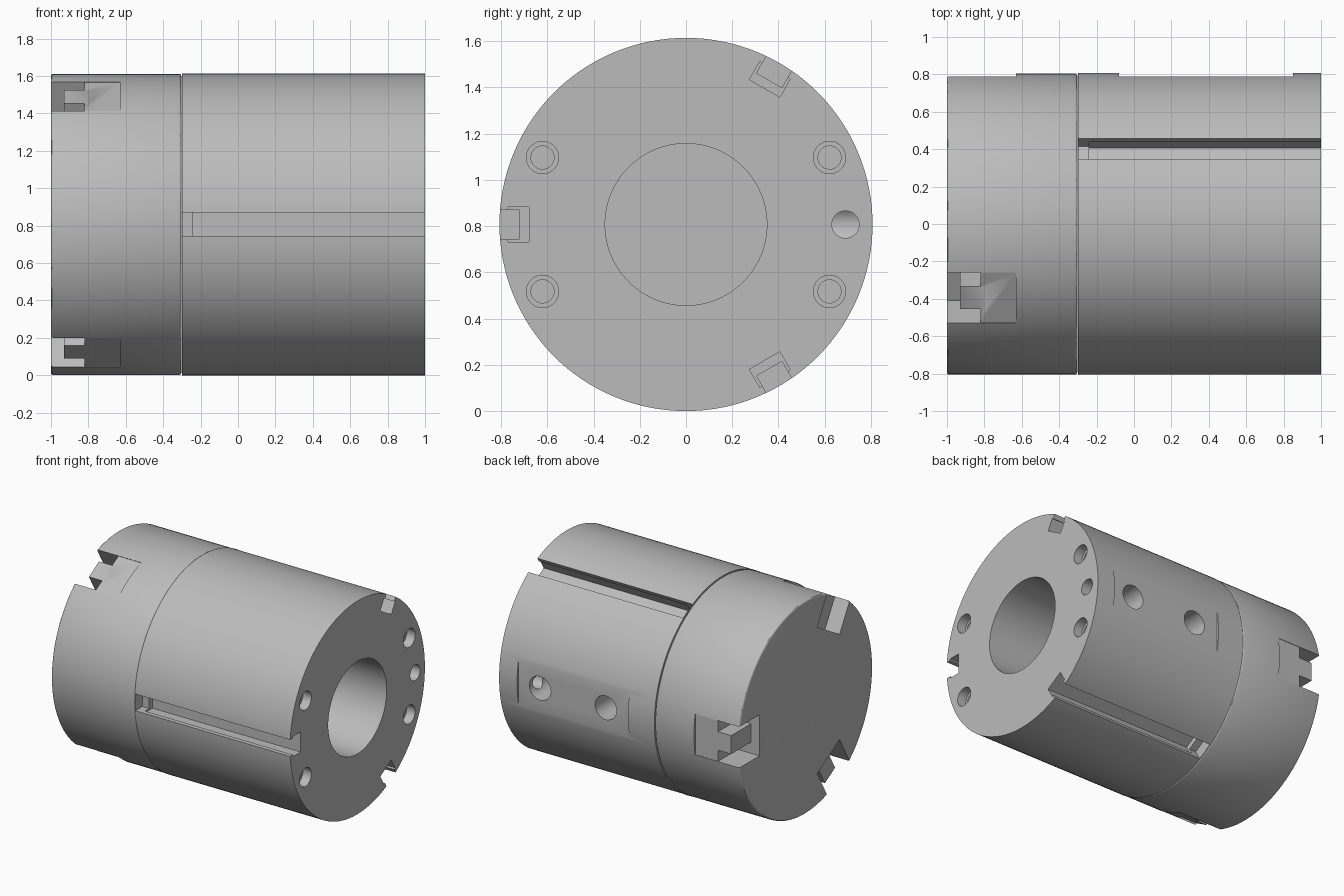
import bpy, math
from mathutils import Matrix, Vector

R = 0.807        # outer radius, also height of the axis
SPLIT = -0.3     # joint between head and body

cube = bpy.data.objects.get("Cube")
if cube:
    bpy.data.objects.remove(cube, do_unlink=True)

grey = bpy.data.materials.new("satin_grey")
grey.use_nodes = True
grey.diffuse_color = (0.5, 0.5, 0.5, 1)
grey.node_tree.nodes["Principled BSDF"].inputs["Base Color"].default_value = (0.5, 0.5, 0.5, 1)


def finish(obj, name, matrix):
    obj.data.transform(matrix)
    obj.name = name
    obj.data.materials.append(grey)
    return obj


def around(deg):
    """Frame turned about the long axis: local y is radial, local z tangential."""
    return Matrix.Translation((0, 0, R)) @ Matrix.Rotation(math.radians(deg), 4, 'X')


def box(name, deg, x, r, half):
    bpy.ops.mesh.primitive_cube_add(size=1)
    centre = Vector(((x[0] + x[1]) / 2, (r[0] + r[1]) / 2, 0))
    size = Matrix.Diagonal((x[1] - x[0], r[1] - r[0], 2 * half, 1))
    return finish(bpy.context.object, name, around(deg) @ Matrix.Translation(centre) @ size)


def rod(name, x, radius, deg=0, r=0, sides=32):
    """Cylinder parallel to the long axis, at polar position deg, r."""
    bpy.ops.mesh.primitive_cylinder_add(vertices=sides, radius=radius, depth=x[1] - x[0])
    place = Matrix.Translation(((x[0] + x[1]) / 2, r, 0))
    return finish(bpy.context.object, name,
                  around(deg) @ place @ Matrix.Rotation(math.pi / 2, 4, 'Y'))


def radial_rod(name, x, radius, r):
    bpy.ops.mesh.primitive_cylinder_add(vertices=32, radius=radius, depth=r[1] - r[0])
    place = Matrix.Translation((x, (r[0] + r[1]) / 2, 0))
    return finish(bpy.context.object, name,
                  around(0) @ place @ Matrix.Rotation(math.pi / 2, 4, 'X'))


def apply(obj, mod):
    bpy.context.view_layer.objects.active = obj
    bpy.ops.object.modifier_apply(modifier=mod.name)


def combine(obj, other, operation='DIFFERENCE'):
    mod = obj.modifiers.new("combine", 'BOOLEAN')
    mod.operation = operation
    mod.solver = 'EXACT'
    mod.object = other
    apply(obj, mod)
    bpy.data.objects.remove(other, do_unlink=True)


def smooth(obj):
    bpy.ops.object.select_all(action='DESELECT')
    obj.select_set(True)
    bpy.context.view_layer.objects.active = obj
    bpy.ops.object.shade_smooth_by_angle(angle=math.radians(30))


# Body with a deep central bore
body = rod("body", (SPLIT, 1), R, sides=128)
combine(body, rod("bore_cutter", (SPLIT + 0.05, 1.1), 0.35, sides=96))

# Undercut sensor slots along the body
for deg in (60, 180, 300):
    combine(body, box("slot_cutter", deg, (SPLIT + 0.004, 1.1), (0.72, 0.9), 0.063))
    combine(body, box("undercut_cutter", deg, (SPLIT + 0.06, 1.1), (0.68, 0.77), 0.076))

# Counterbored mounting holes and one locating hole in the open end
for deg in (25, 155, 205, 335):
    combine(body, rod("counterbore_cutter", (0.93, 1.1), 0.07, deg, 0.685))
    combine(body, rod("bolt_hole_cutter", (0.6, 1.1), 0.05, deg, 0.685))
combine(body, rod("locating_hole_cutter", (0.7, 1.1), 0.059, 0, 0.69))

# Flat port pad with two holes on the back
combine(body, box("pad_cutter", 0, (-0.08, 0.85), (0.788, 0.9), 0.25))
for x in (0.12, 0.67):
    combine(body, radial_rod("port_cutter", x, 0.09, (0.5, 0.9)))
smooth(body)

# Head with softened outer rim
head = rod("head", (-1, SPLIT - 0.003), R - 0.002, sides=128)
bevel = head.modifiers.new("rim", 'BEVEL')
bevel.width = 0.012
bevel.segments = 3
bevel.limit_method = 'ANGLE'
bevel.angle_limit = math.radians(40)
apply(head, bevel)

# Radial channels in the head, each holding a stepped jaw
jaws = []
for deg, label in ((0, "back"), (120, "upper"), (240, "lower")):
    combine(head, box("channel_cutter", deg, (-1.1, -0.63), (0.55, 0.9), 0.155))
    jaw = box(label + "_jaw", deg, (-0.82, -0.631), (0.545, 0.788), 0.154)
    combine(jaw, box("jaw_ridge", deg, (-0.93, -0.8), (0.545, 0.788), 0.07), 'UNION')
    smooth(jaw)
smooth(head)
